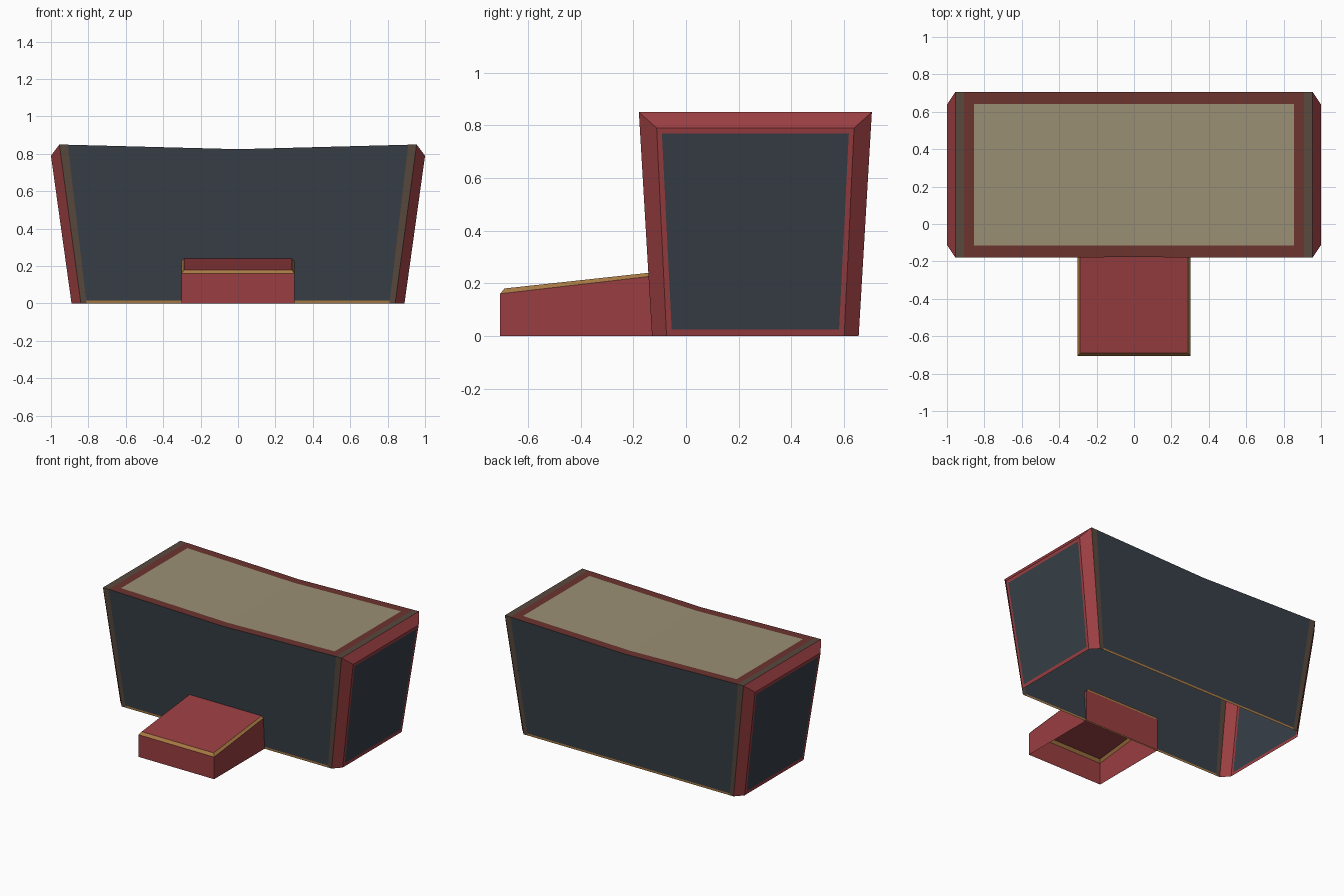
import bpy, bmesh
from mathutils import Vector

if "Cube" in bpy.data.objects:
    bpy.data.objects.remove(bpy.data.objects["Cube"])


def srgb(r, g, b):
    return [((c / 255 + 0.055) / 1.055) ** 2.4 for c in (r, g, b)] + [1.0]


def material(name, *rgb):
    m = bpy.data.materials.new(name)
    m.diffuse_color = srgb(*rgb)
    m.use_nodes = True
    m.node_tree.nodes["Principled BSDF"].inputs["Base Color"].default_value = m.diffuse_color
    return m


RED = material("red", 154, 62, 65)
SLATE = material("slate", 55, 63, 71)
BEIGE = material("beige", 154, 143, 116)
BROWN = material("grey_brown", 88, 73, 62)
MAROON = material("maroon", 108, 52, 47)
GOLD = material("gold", 168, 122, 68)


def panels(name, mat, faces, inside):
    """Flat panels, each one turned to face away from the inside point."""
    bm = bmesh.new()
    for pts in faces:
        f = bm.faces.new([bm.verts.new(p) for p in pts])
        f.normal_update()
        if f.normal.dot(f.calc_center_median() - Vector(inside)) < 0:
            f.normal_flip()
    bmesh.ops.remove_doubles(bm, verts=bm.verts, dist=1e-5)
    me = bpy.data.meshes.new(name)
    bm.to_mesh(me)
    bm.free()
    me.materials.append(mat)
    ob = bpy.data.objects.new(name, me)
    bpy.context.collection.objects.link(ob)
    return ob


# ---- counter body: flared open-bottomed shell, centre line at y = CY
CY, H = 0.2635, 0.85
MID = (0, CY, 0.4)


def top_z(x):                       # top dips towards the middle
    return 0.825 + 0.025 * abs(x) / 0.955


def wall(x, z, s):                  # point on the front (-1) or back (+1) wall
    return (x, CY + s * (0.3925 + 0.05 * z / H), z)


def lid(x, v):                      # point on the top, v is the offset from CY
    return (x, CY + v, top_z(x))


def edge(x, s):                     # shared edge of top and wall
    return wall(x, top_z(x), s)


def rim(x, s):
    return edge(x, s)[1] - CY


walls, strips, trim, frame, inlay = [], [], [], [], []
corners, end_frames, end_panels = [], [], []
G = 0.015                           # gold trim height
V = 0.379                           # half depth of the inlay
for sx in (-1, 1):
    for s in (-1, 1):
        xg = sx * (0.81 + 0.1 * G / H)
        # slate wall, gold foot trim and brown end strip
        walls.append([wall(0, G, s), wall(xg, G, s), edge(sx * 0.91, s), edge(0, s)])
        trim.append([wall(0, 0, s), wall(sx * 0.81, 0, s), wall(xg, G, s), wall(0, G, s)])
        strips.append([wall(sx * 0.81, 0, s), wall(sx * 0.84, 0, s),
                       edge(sx * 0.955, s), edge(sx * 0.91, s)])
        # top border along the long side
        a, b = sx * 0.855, sx * 0.91
        frame.append([edge(0, s), edge(a, s), lid(a, s * V), lid(0, s * V)])
        frame.append([edge(a, s), edge(b, s), lid(b, s * V), lid(a, s * V)])
        # slanted corner between wall and end
        corners.append([wall(sx * 0.84, 0, s), (sx * 0.89, CY + s * 0.3375, 0),
                        (sx, CY + s * 0.375, 0.79), edge(sx * 0.955, s)])
    frame.append([lid(a, -V), lid(b, -V), lid(b, V), lid(a, V)])
    inlay.append([lid(0, -V), lid(a, -V), lid(a, V), lid(0, V)])
    strips.append([edge(b, -1), edge(sx * 0.955, -1), edge(sx * 0.955, 1), edge(b, 1)])
    # sloping top edge of the end
    corners.append([edge(sx * 0.955, -1), edge(sx * 0.955, 1),
                    (sx, CY + 0.375, 0.79), (sx, CY - 0.375, 0.79)])

    # end: slate panel inside a thin red frame
    def end(v, z):
        return (sx * (0.89 + 0.11 * z / 0.79), CY + v, z)
    outer = [end(-0.3375, 0), end(0.3375, 0), end(0.375, 0.79), end(-0.375, 0.79)]
    inner = [end(-0.318, 0.025), end(0.318, 0.025), end(0.355, 0.768), end(-0.355, 0.768)]
    end_panels.append(inner)
    for i in range(4):
        j = (i + 1) % 4
        end_frames.append([outer[i], outer[j], inner[j], inner[i]])

panels("long_walls", SLATE, walls, MID)
panels("foot_trim", GOLD, trim, MID)
panels("end_strips", BROWN, strips, MID)
panels("top_border", MAROON, frame, MID)
panels("top_inlay", BEIGE, inlay, MID)
panels("slanted_corners", RED, corners, MID)
panels("end_frames", RED, end_frames, MID)
panels("end_panels", SLATE, end_panels, MID)

# ---- front step: open-bottomed box, sloping red top with gold bevelled edge
F, B = -0.706, -0.12
low = [(-0.303, F, 0), (0.303, F, 0), (0.303, B, 0), (-0.303, B, 0)]
side = [(-0.303, F, 0.16), (0.303, F, 0.16), (0.303, B, 0.228), (-0.303, B, 0.228)]
top = [(-0.288, -0.69, 0.18), (0.288, -0.69, 0.18), (0.288, B, 0.242), (-0.288, B, 0.242)]
IN = (0, -0.4, 0.1)
ring = [(i, (i + 1) % 4) for i in range(4)]
panels("step_sides", RED, [[low[i], low[j], side[j], side[i]] for i, j in ring], IN)
panels("step_gold_edge", GOLD, [[side[i], side[j], top[j], top[i]] for i, j in ring], IN)
panels("step_top", RED, [top], IN)
